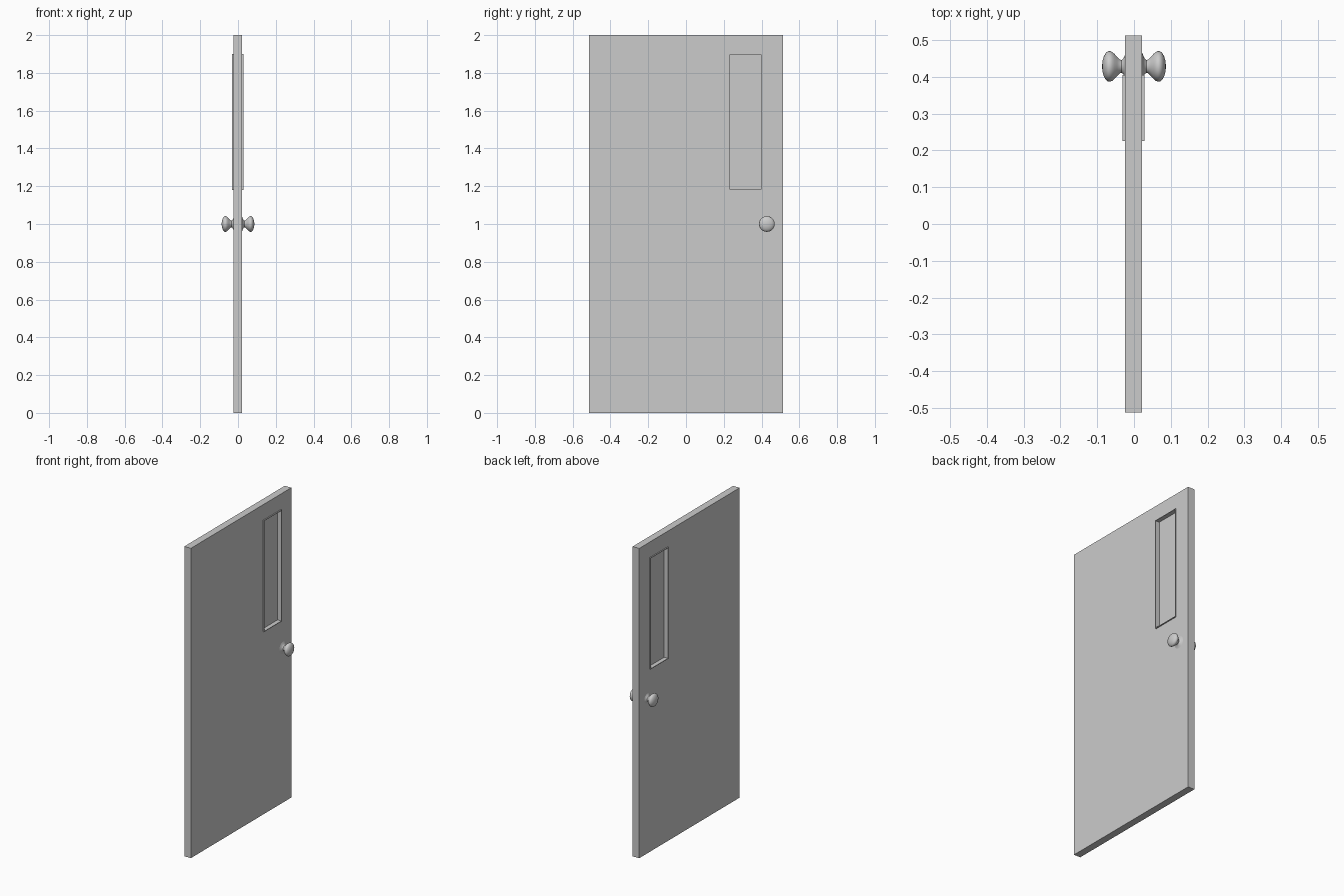
import bpy, bmesh, math

if "Cube" in bpy.data.objects:
    bpy.data.objects.remove(bpy.data.objects["Cube"])

OFF = -0.0012                       # slab sits a hair off the knob axis
WIN = (0.225, 0.405, 1.18, 1.90)    # window rectangle: y0, y1, z0, z1


def finish(name, bm, smooth=False):
    bmesh.ops.recalc_face_normals(bm, faces=bm.faces)
    me = bpy.data.meshes.new(name)
    bm.to_mesh(me)
    bm.free()
    ob = bpy.data.objects.new(name, me)
    bpy.context.collection.objects.link(ob)
    if smooth:
        bpy.ops.object.select_all(action='DESELECT')
        ob.select_set(True)
        bpy.context.view_layer.objects.active = ob
        bpy.ops.object.shade_smooth_by_angle(angle=math.radians(40))
    return ob


def inset(rect, d):
    y0, y1, z0, z1 = rect
    return (y0 + d, y1 - d, z0 + d, z1 - d)


def ring_panel(name, outer, inner, half):
    """Rectangular panel with a rectangular hole, thick along x."""
    bm = bmesh.new()

    def loop(rect, x):
        y0, y1, z0, z1 = rect
        return [bm.verts.new((x + OFF, y, z))
                for y, z in ((y0, z0), (y1, z0), (y1, z1), (y0, z1))]

    loops = [loop(outer, half), loop(inner, half),
             loop(inner, -half), loop(outer, -half)]
    for k in range(4):
        a, b = loops[k], loops[(k + 1) % 4]
        for i in range(4):
            j = (i + 1) % 4
            bm.faces.new((a[i], a[j], b[j], b[i]))
    return finish(name, bm)


# Door slab with window opening, and the thin raised window frame
ring_panel("door_slab", (-0.5125, 0.5125, 0, 2), inset(WIN, 0.002), 0.0232)
ring_panel("window_frame", WIN, inset(WIN, 0.004), 0.0303)

# Window pane in the middle of the opening
bm = bmesh.new()
bmesh.ops.create_cube(bm, size=1)
y0, y1, z0, z1 = inset(WIN, 0.003)
for v in bm.verts:
    v.co = (v.co.x * 0.006 + OFF,
            (y0 + y1) / 2 + v.co.y * (y1 - y0),
            (z0 + z1) / 2 + v.co.z * (z1 - z0))
finish("window_pane", bm)

# Knobs: lathed profile (distance from door centre, radius), one per side
PROFILE = [(0.015, 0.0), (0.015, 0.040), (0.022, 0.038), (0.025, 0.030),
           (0.029, 0.021), (0.034, 0.017), (0.039, 0.019), (0.046, 0.026),
           (0.053, 0.034), (0.059, 0.039), (0.065, 0.0415), (0.071, 0.041),
           (0.077, 0.036), (0.082, 0.027), (0.0855, 0.015), (0.0868, 0.0)]
for side, name in ((1, "knob_right"), (-1, "knob_left")):
    bm = bmesh.new()
    vs = [bm.verts.new((side * x, 0.428 + r, 1.0)) for x, r in PROFILE]
    es = [bm.edges.new(p) for p in zip(vs, vs[1:])]
    bmesh.ops.spin(bm, geom=vs + es, cent=(0, 0.428, 1.0), axis=(1, 0, 0),
                   angle=math.tau, steps=32)
    bmesh.ops.remove_doubles(bm, verts=bm.verts, dist=1e-5)
    finish(name, bm, smooth=True)
